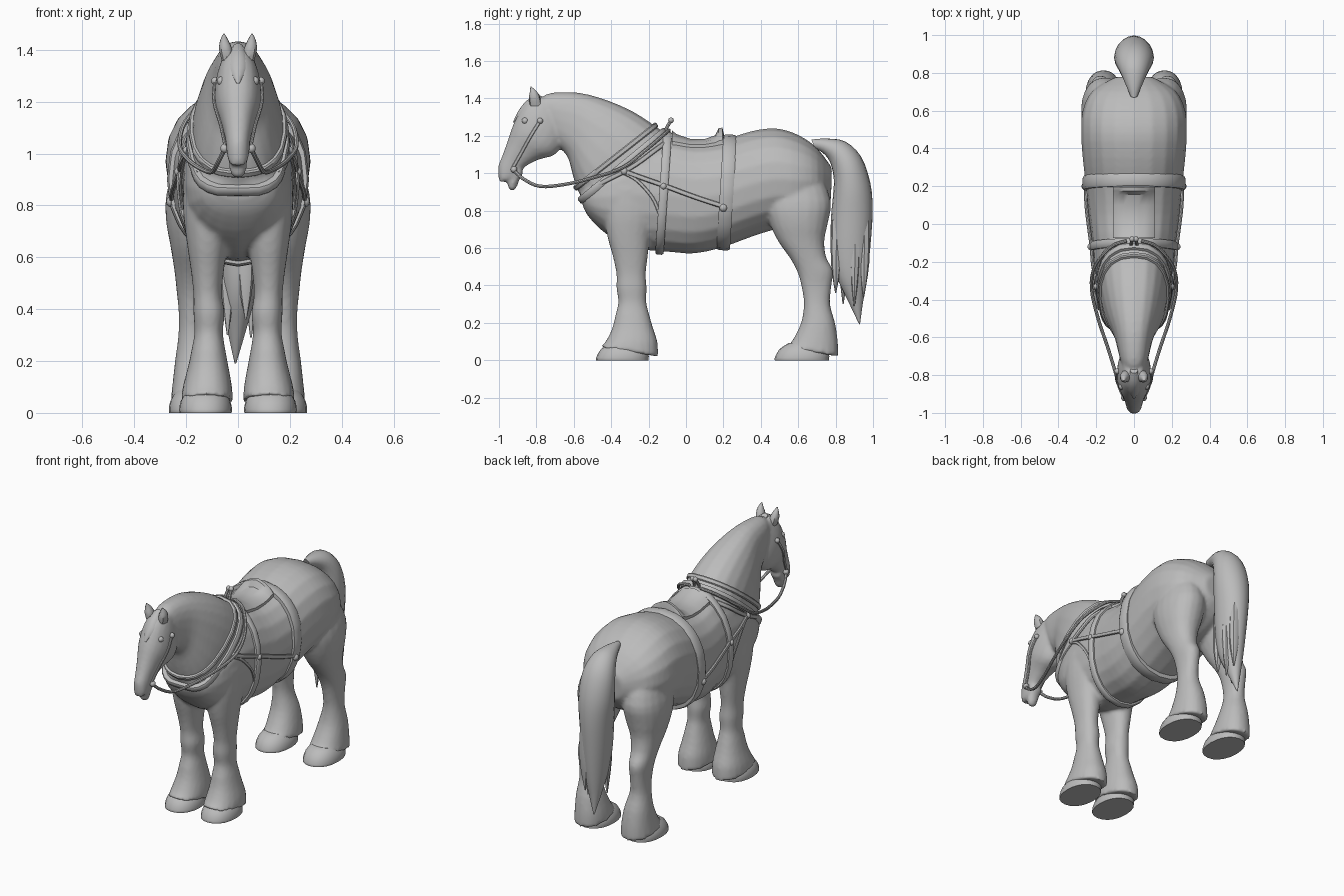
import bpy, bmesh, math
from mathutils import Vector
from mathutils.bvhtree import BVHTree

grey = bpy.data.materials.new("plain_grey")
grey.diffuse_color = (0.5, 0.5, 0.5, 1)


def finish(name, bm, angle=40):
    bmesh.ops.recalc_face_normals(bm, faces=bm.faces)
    me = bpy.data.meshes.new(name)
    bm.to_mesh(me)
    bm.free()
    ob = bpy.data.objects.new(name, me)
    bpy.context.collection.objects.link(ob)
    me.materials.append(grey)
    bpy.ops.object.select_all(action='DESELECT')
    ob.select_set(True)
    bpy.context.view_layer.objects.active = ob
    bpy.ops.object.shade_smooth_by_angle(angle=math.radians(angle))
    return ob


def spline(rows, steps):
    """Catmull-Rom curve through rows of numbers."""
    out = []
    for i in range(len(rows) - 1):
        a, b, c, d = (rows[max(i - 1, 0)], rows[i], rows[i + 1], rows[min(i + 2, len(rows) - 1)])
        for s in range(steps):
            t = s / steps
            out.append([0.5 * (2 * q + (r - p) * t + (2 * p - 5 * q + 4 * r - w) * t * t
                               + (3 * q - p - 3 * r + w) * t ** 3) for p, q, r, w in zip(a, b, c, d)])
    return out + [list(rows[-1])]


def skin(bm, rings, close=False):
    rings = [[bm.verts.new(p) for p in r] for r in rings]
    n = len(rings[0])
    for a, b in zip(rings, rings[1:] + rings[:1] if close else rings[1:]):
        for k in range(n):
            bm.faces.new((a[k], a[(k + 1) % n], b[(k + 1) % n], b[k]))
    if not close:
        bm.faces.new(rings[0])
        bm.faces.new(rings[-1])


def loft(bm, rows, side=1, n=20, steps=3, power=2.2):
    """Rows are (y1, z1, y2, z2, centre x, half width)."""
    rings = []
    for y1, z1, y2, z2, cx, hw in spline(rows, steps):
        ring = []
        for k in range(n):
            a = 2 * math.pi * k / n
            c, s = (math.copysign(abs(f) ** (2 / power), f) for f in (math.cos(a), math.sin(a)))
            ring.append((side * (cx + hw * s), (y1 + y2) / 2 + (y1 - y2) / 2 * c, (z1 + z2) / 2 + (z1 - z2) / 2 * c))
        rings.append(ring)
    skin(bm, rings)


def tube(bm, pts, r, side=1, flat=1.0, steps=4):
    pts = [Vector((p[0] * side, p[1], p[2])) for p in spline(pts, steps)]
    rings = []
    for i, p in enumerate(pts):
        t = (pts[min(i + 1, len(pts) - 1)] - pts[max(i - 1, 0)]).normalized()
        u = t.cross(Vector((1, 0, 0))).normalized()
        v = t.cross(u)
        rings.append([p + u * r * math.cos(k * math.pi / 4) + v * r * flat * math.sin(k * math.pi / 4) for k in range(8)])
    skin(bm, rings)


# Body, neck, head and legs blended into one skin
trunk = [(-.57, .91, -.55, .82, 0, .075), (-.53, .97, -.515, .76, 0, .145), (-.42, 1.08, -.42, .67, 0, .195),
         (-.28, 1.17, -.28, .60, 0, .212), (-.1, 1.19, -.1, .58, 0, .222), (.05, 1.165, .05, .572, 0, .24),
         (.2, 1.18, .2, .605, 0, .255), (.35, 1.225, .35, .66, 0, .272), (.48, 1.24, .48, .70, 0, .28),
         (.6, 1.205, .6, .72, 0, .272), (.7, 1.135, .71, .78, 0, .22), (.78, 1.03, .775, .86, 0, .10)]
neck = [(-.78, 1.40, -.69, 1.22, 0, .06), (-.72, 1.43, -.68, 1.15, 0, .078), (-.57, 1.43, -.63, 1.08, 0, .103),
        (-.42, 1.39, -.60, .97, 0, .142), (-.28, 1.328, -.565, .88, 0, .17), (-.16, 1.25, -.46, .74, 0, .188),
        (-.05, 1.17, -.3, .7, 0, .19)]
head = [(-.80, 1.42, -.64, 1.32, 0, .055), (-.87, 1.365, -.65, 1.18, 0, .085), (-.922, 1.265, -.70, 1.10, 0, .09),
        (-.955, 1.17, -.79, 1.072, 0, .066), (-.98, 1.1, -.865, 1.03, 0, .05), (-1.003, 1.04, -.885, .985, 0, .044),
        (-1.003, .985, -.925, .965, 0, .038), (-.998, .952, -.955, .958, 0, .026)]
lip = [(-.90, 1.03, -.87, 1.0, 0, .04), (-.94, .985, -.89, .965, 0, .036), (-.955, .945, -.905, .925, 0, .032),
       (-.945, .912, -.92, .905, 0, .02)]
fore = [(-.44, .92, -.16, .92, .12, .09), (-.44, .78, -.16, .78, .12, .092), (-.42, .66, -.19, .66, .118, .08),
        (-.39, .55, -.205, .55, .118, .064), (-.372, .46, -.215, .46, .117, .055), (-.372, .385, -.21, .385, .112, .06),
        (-.362, .31, -.212, .31, .113, .055), (-.378, .24, -.195, .24, .114, .066), (-.395, .17, -.175, .17, .115, .08),
        (-.43, .1, -.153, .1, .118, .095), (-.46, .07, -.148, .02, .12, .1)]
hind = [(.45, 1.02, .72, 1.0, .14, .09), (.42, .85, .775, .85, .155, .12), (.44, .75, .76, .74, .162, .116),
        (.49, .64, .74, .64, .17, .09), (.56, .54, .75, .55, .175, .07), (.60, .46, .785, .48, .177, .06),
        (.62, .38, .778, .4, .177, .052), (.63, .3, .77, .3, .175, .055), (.615, .2, .797, .2, .167, .076),
        (.565, .1, .812, .1, .162, .092), (.53, .07, .815, .02, .162, .098)]
bm = bmesh.new()
for rows, p in ((trunk, 2.2), (neck, 2.4), (head, 2.2), (lip, 2)):
    loft(bm, rows, power=p)
for s in (1, -1):
    loft(bm, fore, s)
    loft(bm, hind, s)
body = finish("horse_body", bm, 60)
mod = body.modifiers.new("blend", 'REMESH')
mod.mode, mod.voxel_size, mod.use_smooth_shade = 'VOXEL', 0.011, True
mod = body.modifiers.new("soften", 'SMOOTH')
mod.factor, mod.iterations = 0.5, 4
bpy.context.view_layer.update()
skin_tree = BVHTree.FromObject(body, bpy.context.evaluated_depsgraph_get())
bm = bmesh.new()
loft(bm, trunk)
loft(bm, neck, power=2.4)
core_tree = BVHTree.FromBMesh(bm)
bm.free()

# Hooves
for label, y0, y1, cx in (("front", -.48, -.2, .125), ("hind", .475, .765, .165)):
    bm = bmesh.new()
    for s in (1, -1):
        loft(bm, [(y0 + .075, .092, y1 - .02, .06, cx, .078), (y0 + .025, .06, y1, .03, cx, .096),
                  (y0, .014, y1, .012, cx, .102), (y0, 0, y1, 0, cx, .1)], s, steps=2)
    finish(label + "_hooves", bm)

# Tail with loose locks at the end
bm = bmesh.new()
loft(bm, [(.67, 1.18, .69, 1.13, 0, .02), (.75, 1.185, .73, 1.11, 0, .045), (.85, 1.17, .77, 1.06, 0, .075),
          (.935, 1.09, .79, .97, 0, .1), (.985, .95, .785, .87, 0, .105), (.998, .8, .775, .76, 0, .095),
          (.985, .6, .775, .6, 0, .08), (.965, .42, .80, .46, 0, .062), (.945, .3, .86, .33, -.005, .035),
          (.93, .19, .922, .2, -.01, .004)], power=2)
for y, x, z in ((.80, .03, .36), (.84, -.04, .3), (.95, .035, .34), (.90, .05, .29)):
    loft(bm, [(y + .035, .75, y - .025, .75, x * .9, .03), (y + .03, .52, y - .025, .52, x, .03),
              (y + .003, z, y - .003, z, x, .003)], n=8)
finish("tail", bm)

# Ears, forelock, eyes
bm = bmesh.new()
for s in (1, -1):
    loft(bm, [(-.835, 1.36, -.77, 1.36, .042, .022), (-.84, 1.40, -.78, 1.405, .048, .026),
              (-.835, 1.435, -.80, 1.44, .053, .016), (-.832, 1.463, -.828, 1.463, .054, .002)], s, n=10)
finish("ears", bm)
bm = bmesh.new()
loft(bm, [(-.79, 1.425, -.76, 1.40, 0, .02), (-.85, 1.39, -.82, 1.36, 0, .03), (-.898, 1.33, -.86, 1.32, 0, .03),
          (-.926, 1.27, -.91, 1.27, 0, .006)], n=10)
finish("forelock", bm)
bm = bmesh.new()
for s in (1, -1):
    r = bmesh.ops.create_uvsphere(bm, u_segments=10, v_segments=6, radius=.018)
    bmesh.ops.translate(bm, verts=r['verts'], vec=(s * .064, -.86, 1.28))
finish("eyes", bm)


def band(name, top, bottom, width, thick):
    """Flat strap hugging the body in the plane through two (y, z) points."""
    a, b = Vector((0, *top)), Vector((0, *bottom))
    c, u, v = (a + b) / 2, (a - b).normalized(), Vector((1, 0, 0))
    n = u.cross(v)
    rings = []
    for k in range(48):
        t = 2 * math.pi * k / 48
        d = u * math.cos(t) + v * math.sin(t)
        hit = core_tree.ray_cast(c + d, -d)[0]
        r = (hit - c).length if hit else .2
        rings.append([c + n * width * w + d * (r + h) for w, h in
                      ((-.5, -.015), (-.5, thick * .6), (-.3, thick), (.3, thick), (.5, thick * .6), (.5, -.015))])
    bm = bmesh.new()
    skin(bm, rings, True)
    return finish(name, bm)


band("rear_girth", (.235, 1.19), (.2, .61), .072, .017)
band("front_girth", (-.1, 1.19), (-.14, .60), .045, .018)
band("collar", (-.12, 1.22), (-.545, .87), .04, .016)
band("collar_rim", (-.17, 1.25), (-.565, .94), .03, .014)


def on_body(y, z, lift=.008):
    hit = skin_tree.ray_cast(Vector((1, y, z)), Vector((-1, 0, 0)))[0]
    return ((hit.x if hit else .03) + lift, y, z)


def strap(name, path, r, lift=.008):
    bm = bmesh.new()
    for s in (1, -1):
        tube(bm, [on_body(y, z, lift) for y, z in path], r, s, .7)
    finish(name, bm)


# Straps along the flanks, shoulders and cheeks
strap("traces", [(-.33, 1.01), (-.22, .97), (-.12, .935), (0, .89), (.1, .855), (.21, .82)], .013, .01)
strap("lower_straps", [(-.33, 1.0), (-.26, .96), (-.18, .87), (-.14, .78)], .009, .005)
strap("shoulder_straps", [(-.1, 1.17), (-.17, 1.12), (-.25, 1.06), (-.33, 1.01), (-.43, .96), (-.5, .92)], .013)
strap("cheek_straps", [(-.925, 1.03), (-.88, 1.11), (-.83, 1.2), (-.78, 1.28)], .009, .005)

# Reins drooping from the bit back to the pad
bm = bmesh.new()
for s in (1, -1):
    tube(bm, [(.05, -.925, 1.02), (.075, -.87, .97), (.10, -.78, .93), (.14, -.65, .94), (.19, -.5, .975),
              (.225, -.34, 1.03), (.205, -.22, 1.12), (.12, -.12, 1.205), (.04, -.09, 1.23)], .009, s)
finish("reins", bm)

# Bit rings, buckles and terret knobs
bm = bmesh.new()
spots = [on_body(-.92, 1.02) + (.018,), on_body(-.78, 1.28, .004) + (.016,), on_body(-.33, 1.01) + (.02,),
         on_body(.2, .815, .01) + (.022,), on_body(-.12, .93, .012) + (.018,), (.01, -.08, 1.283, .015)]
for s in (1, -1):
    for x, y, z, r in spots:
        d = bmesh.ops.create_uvsphere(bm, u_segments=10, v_segments=6, radius=r)
        bmesh.ops.translate(bm, verts=d['verts'], vec=(s * x, y, z))
    tube(bm, [(.02, -.12, 1.19), (.015, -.105, 1.24), (.01, -.08, 1.28)], .009, s)
finish("fittings", bm)

# Saddle pad, raised at front and back
bm = bmesh.new()
rings = []
for y, h in ((-.075, .025), (-.05, .01), (.02, .0), (.1, .002), (.155, .015), (.175, .05), (.195, .05), (.205, .0)):
    top, low = [], []
    for k in range(9):
        x = -.11 + .0275 * k
        z = core_tree.ray_cast(Vector((x, y, 2)), Vector((0, 0, -1)))[0].z
        top.append((x, y, z + .015 + h * (1 - (x / .12) ** 2)))
        low.append((x, y, z - .01))
    rings.append(top + low[::-1])
skin(bm, rings)
finish("saddle_pad", bm)
